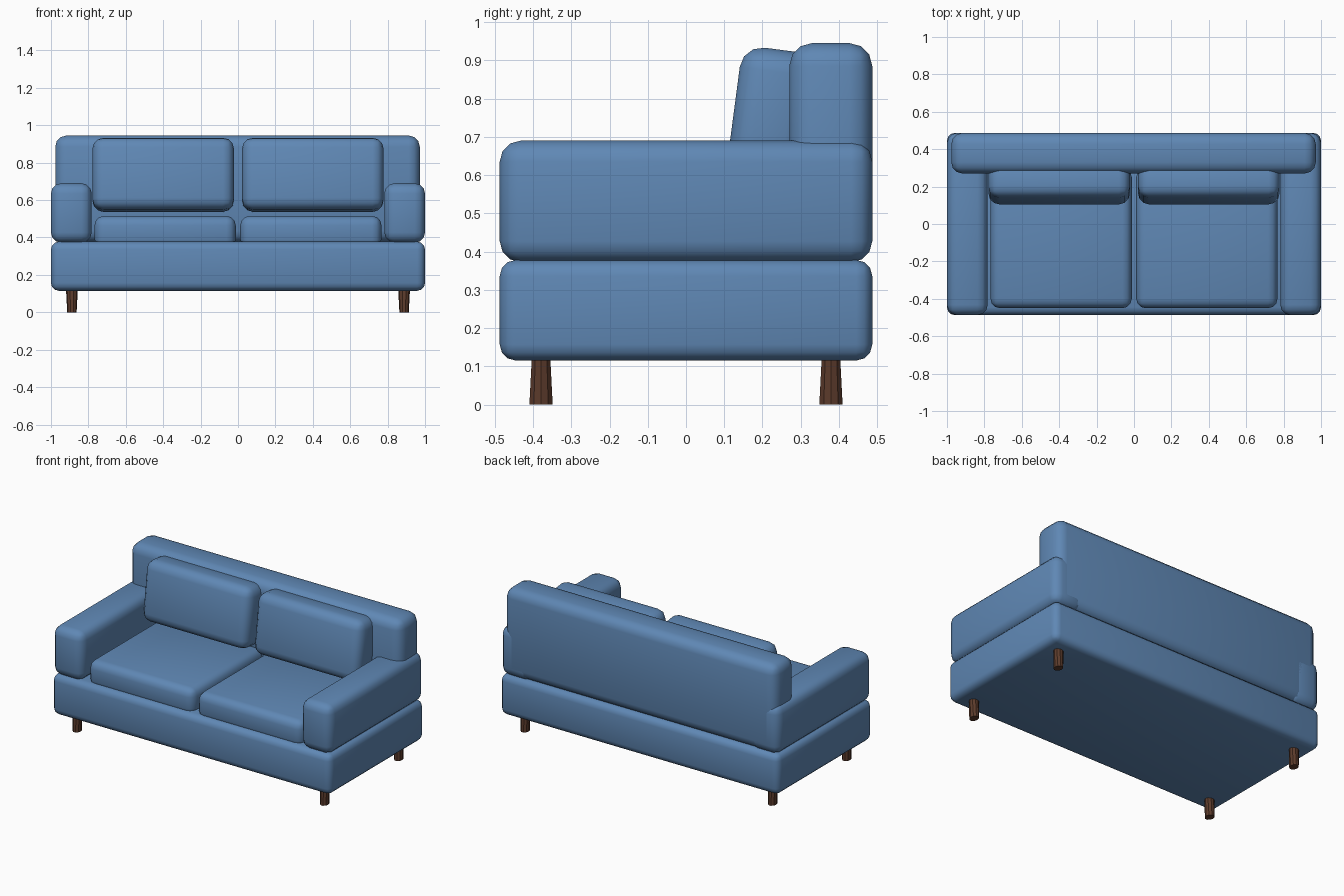
import bpy, bmesh, math
from mathutils import Matrix

cube = bpy.data.objects.get("Cube")
if cube:
    bpy.data.objects.remove(cube, do_unlink=True)


def material(name, rgb):
    m = bpy.data.materials.new(name)
    m.use_nodes = True
    m.diffuse_color = (*rgb, 1)
    bsdf = m.node_tree.nodes["Principled BSDF"]
    bsdf.inputs["Base Color"].default_value = (*rgb, 1)
    bsdf.inputs["Roughness"].default_value = 0.8
    return m


fabric = material("blue_fabric", (0.115, 0.245, 0.46))
wood = material("dark_wood", (0.11, 0.045, 0.025))


def finish(name, bm, mat):
    bmesh.ops.recalc_face_normals(bm, faces=bm.faces[:])
    mesh = bpy.data.meshes.new(name)
    bm.to_mesh(mesh)
    bm.free()
    mesh.materials.append(mat)
    ob = bpy.data.objects.new(name, mesh)
    bpy.context.collection.objects.link(ob)
    return ob


def padded_box(name, x, y, z, bevel, tilt=0):
    """Rounded upholstered block spanning the given (min, max) ranges."""
    bm = bmesh.new()
    size = [b - a for a, b in (x, y, z)]
    bmesh.ops.create_cube(bm, size=1, matrix=Matrix.Diagonal((*size, 1)))
    bmesh.ops.bevel(bm, geom=bm.edges[:], offset=bevel, segments=3,
                    profile=0.5, affect='EDGES', clamp_overlap=True)
    for f in bm.faces:
        f.smooth = True
    ob = finish(name, bm, fabric)
    ob.location = [(a + b) / 2 for a, b in (x, y, z)]
    ob.rotation_euler.x = math.radians(tilt)
    return ob


# Frame: base and backrest
padded_box("base", (-1, 1), (-0.487, 0.487), (0.115, 0.378), 0.042)
padded_box("backrest", (-0.977, 0.972), (0.27, 0.487), (0.375, 0.945), 0.06)

# Arms and cushions, one per side
for side, s in (("left", 1), ("right", -1)):
    def span(a, b):
        return tuple(sorted((s * a, s * b)))
    padded_box(side + "_arm", span(0.782, 1), (-0.487, 0.487), (0.372, 0.69), 0.055)
    padded_box(side + "_seat_cushion", span(0.012, 0.767), (-0.45, 0.30),
               (0.34, 0.515), 0.05)
    padded_box(side + "_back_cushion", span(0.022, 0.778), (0.122, 0.322),
               (0.541, 0.929), 0.058, tilt=-7.5)

# Legs: slim elliptical posts, broad across the top and deep at the foot
LEG_SIDES = 10
for side, sx in (("left", 1), ("right", -1)):
    for end, sy in (("front", -1), ("back", 1)):
        bm = bmesh.new()
        rings = []
        for z, rx, ry in ((0, 0.025, 0.032), (0.13, 0.032, 0.025)):
            rings.append([bm.verts.new((rx * math.cos(a), ry * math.sin(a), z))
                          for a in (2 * math.pi * i / LEG_SIDES for i in range(LEG_SIDES))])
        low, high = rings
        for i in range(LEG_SIDES):
            j = (i + 1) % LEG_SIDES
            bm.faces.new((low[i], low[j], high[j], high[i]))
        bm.faces.new(low[::-1])
        bm.faces.new(high)
        leg = finish(f"{end}_{side}_leg", bm, wood)
        leg.location = (sx * 0.888, sy * 0.379, 0)
